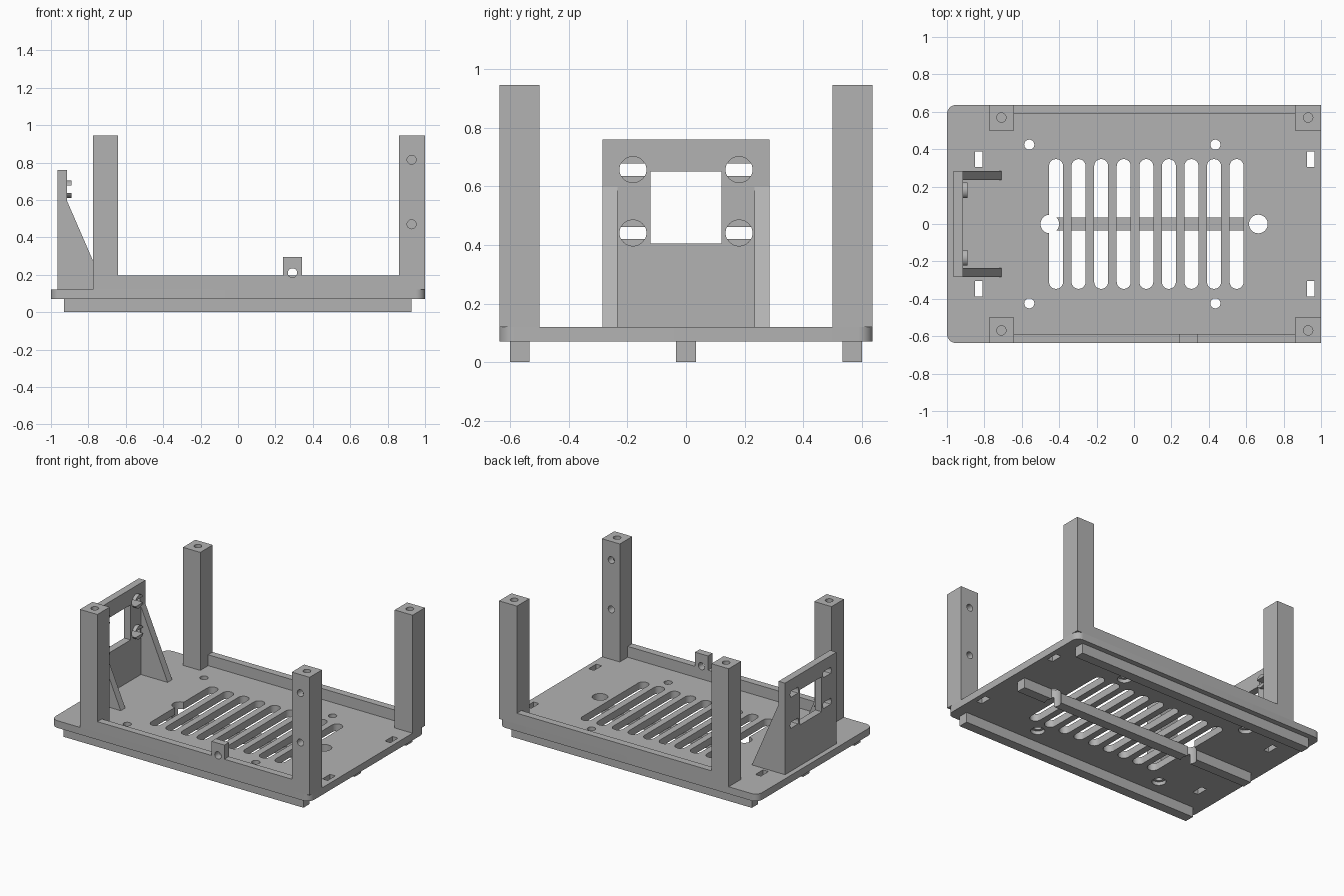
import bpy, bmesh
from math import pi, sin, cos, asin, radians

cube = bpy.data.objects.get("Cube")
if cube:
    bpy.data.objects.remove(cube, do_unlink=True)

GREY = (0.45, 0.45, 0.45, 1)
grey = bpy.data.materials.new("plain grey")
grey.use_nodes = True
grey.diffuse_color = GREY
grey.node_tree.nodes["Principled BSDF"].inputs["Base Color"].default_value = GREY

BOTTOM, DECK, TOP = 0.07, 0.12, 0.945
AXES = {"x": lambda u, v, w: (w, u, v),
        "y": lambda u, v, w: (u, w, v),
        "z": lambda u, v, w: (u, v, w)}


# Profiles
def rect(u0, u1, v0, v1):
    return [(u0, v0), (u1, v0), (u1, v1), (u0, v1)]


def arc(cu, cv, r, a0, a1, n):
    return [(cu + r * cos(a0 + (a1 - a0) * i / n),
             cv + r * sin(a0 + (a1 - a0) * i / n)) for i in range(n + 1)]


def circle(cu, cv, r, n=32):
    return arc(cu, cv, r, 0, 2 * pi, n)[:-1]


def rounded_rect(hu, hv, r):
    pts = []
    for k, (su, sv) in enumerate([(1, 1), (-1, 1), (-1, -1), (1, -1)]):
        pts += arc(su * (hu - r), sv * (hv - r), r, k * pi / 2, (k + 1) * pi / 2, 8)
    return pts


def slot(cu, half, r):
    return arc(cu, half - r, r, 0, pi, 12) + arc(cu, r - half, r, pi, 2 * pi, 12)


# Solids
def prism(name, profile, axis, lo, hi):
    bm = bmesh.new()
    place = AXES[axis]
    low = [bm.verts.new(place(u, v, lo)) for u, v in profile]
    high = [bm.verts.new(place(u, v, hi)) for u, v in profile]
    bm.faces.new(low)
    bm.faces.new(high)
    for i in range(len(low)):
        j = (i + 1) % len(low)
        bm.faces.new((low[i], low[j], high[j], high[i]))
    bmesh.ops.recalc_face_normals(bm, faces=bm.faces)
    mesh = bpy.data.meshes.new(name)
    bm.to_mesh(mesh)
    bm.free()
    mesh.materials.append(grey)
    mesh.shade_smooth()
    mesh.set_sharp_from_angle(angle=radians(30))
    obj = bpy.data.objects.new(name, mesh)
    bpy.context.collection.objects.link(obj)
    return obj


def cut(obj, *cutters):
    """Subtract prisms given as (profile, axis, lo, hi), then bake the result."""
    helpers = []
    for spec in cutters:
        tool = prism("cutter", *spec)
        tool.hide_render = True
        mod = obj.modifiers.new("cut", "BOOLEAN")
        mod.operation, mod.solver, mod.object = "DIFFERENCE", "EXACT", tool
        helpers.append(tool)
    bpy.context.view_layer.update()
    graph = bpy.context.evaluated_depsgraph_get()
    mesh = bpy.data.meshes.new_from_object(obj.evaluated_get(graph))
    obj.modifiers.clear()
    obj.data = mesh
    mesh.shade_smooth()
    mesh.set_sharp_from_angle(angle=radians(30))
    for tool in helpers:
        bpy.data.objects.remove(tool, do_unlink=True)


# Base plate with vents, cable holes, counterbored screw holes and strap holes
plate = prism("base_plate", rounded_rect(1, 0.637, 0.05), "z", BOTTOM, DECK)
cable_holes = [(circle(x, 0, 0.05), "z", -0.1, 0.2) for x in (-0.45, 0.665)]
holes = list(cable_holes)
holes += [(slot(-0.417 + 0.1207 * i, 0.347, 0.0375), "z", 0.03, 0.2) for i in range(9)]
for side in (-1, 1):
    for x in (-0.56, 0.435):
        holes.append((circle(x, side * 0.424, 0.027), "z", 0.03, 0.2))
        holes.append((circle(x, side * 0.424, 0.045), "z", 0.03, 0.095))
    for x in (-0.83, 0.945):
        y0, y1 = sorted((side * 0.304, side * 0.388))
        holes.append((rect(x - 0.021, x + 0.021, y0, y1), "z", 0.03, 0.2))
cut(plate, *holes)

# Runners under the plate
for name, y in (("front_runner", -0.567), ("middle_runner", 0), ("back_runner", 0.567)):
    runner = prism(name, rect(-0.93, 0.927, y - 0.034, y + 0.034), "z", 0, BOTTOM)
    if y == 0:
        cut(runner, *cable_holes)

# Corner posts and side rails
for side, word in ((-1, "front"), (1, "back")):
    y0, y1 = sorted((side * 0.5, side * 0.637))
    for end, x0, x1 in (("right", -0.776, -0.642), ("left", 0.862, 1.0)):
        post = prism(f"{word}_{end}_post", rect(x0, x1, y0, y1), "z", DECK, TOP)
        bores = [(circle((x0 + x1) / 2, side * 0.569, 0.025), "z", TOP - 0.2, TOP + 0.1)]
        if word == "front" and end == "left":
            bores += [(circle(0.928, z, 0.024), "y", -0.8, -0.4) for z in (0.815, 0.47)]
        cut(post, *bores)
    y0, y1 = sorted((side * 0.587, side * 0.637))
    rail = prism(f"{word}_rail", rect(-0.642, 0.862, y0, y1), "z", DECK, 0.196)
    if side < 0:
        # Drilled tab standing on the front rail
        drill = (circle(0.291, 0.21, 0.025), "y", -0.8, -0.4)
        tab = prism("front_tab", rect(0.241, 0.341, 0.196, 0.295), "y", y0, y1)
        cut(tab, drill)
        cut(rail, drill)

# Upright bracket with a window and slotted mounting holes
bracket = prism("bracket_plate", rect(-0.284, 0.284, DECK, 0.76), "x", -0.965, -0.915)
openings = [(rect(-0.121, 0.121, 0.405, 0.65), "x", -1.1, -0.8)]
R, half_gap = 0.046, 0.021
a = asin(half_gap / R)
for y in (-0.181, 0.181):
    for z in (0.657, 0.441):
        ends = arc(y, z, R, -a, a, 6) + arc(y, z, R, pi - a, pi + a, 6)
        openings.append((ends, "x", -1.1, -0.8))
        for turn, word in ((0, "upper"), (pi, "lower")):
            prism(f"{word}_boss", arc(y, z, R, turn + a, turn + pi - a, 16),
                  "x", -0.915, -0.89)
cut(bracket, *openings)

# Sloping gussets behind the bracket
for side, word in ((-1, "front"), (1, "back")):
    y0, y1 = sorted((side * 0.234, side * 0.284))
    prism(f"{word}_gusset", [(-0.915, DECK), (-0.708, DECK), (-0.915, 0.597)], "y", y0, y1)
